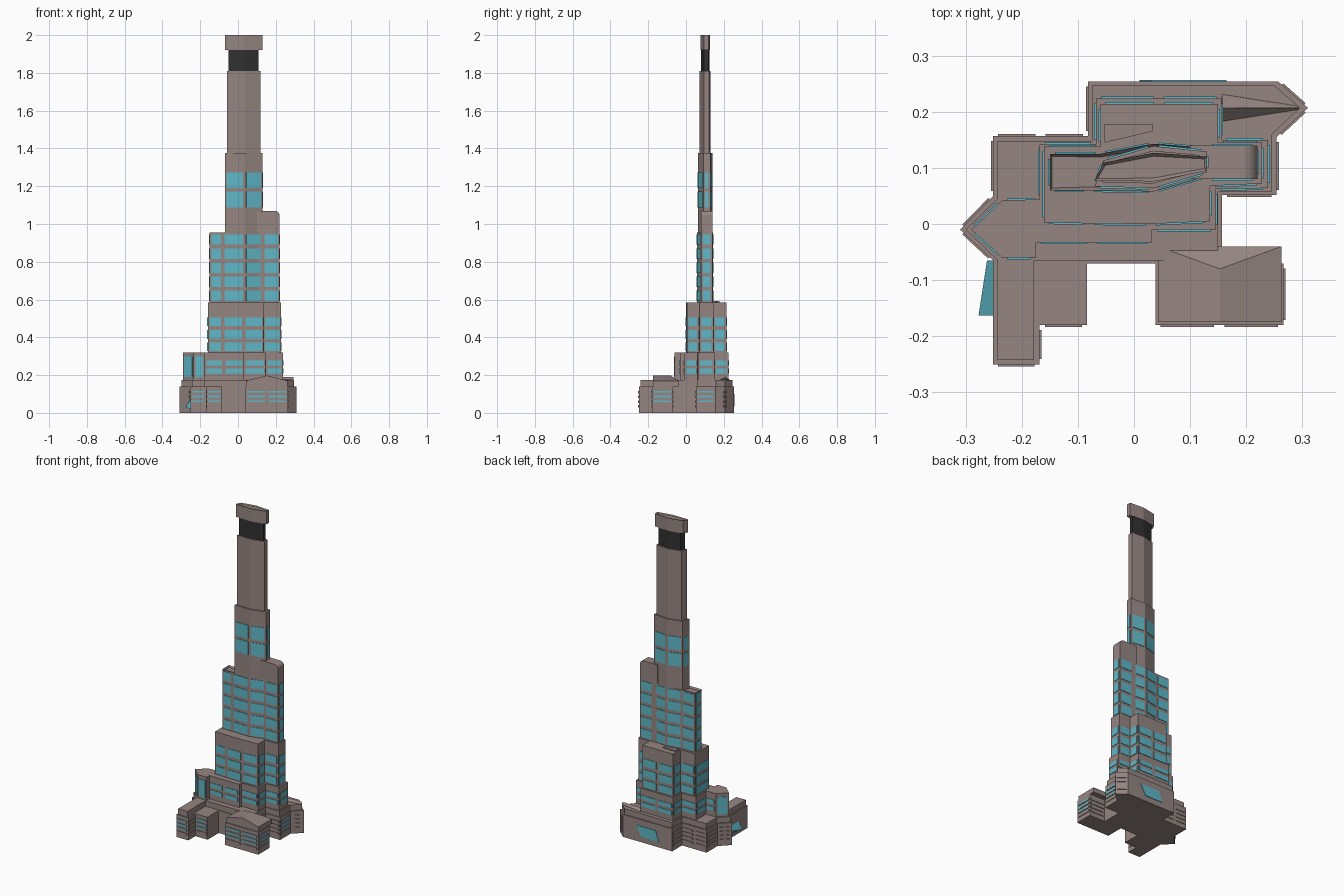
import bpy, bmesh, math
from mathutils import Vector

if "Cube" in bpy.data.objects:
    bpy.data.objects.remove(bpy.data.objects["Cube"])


def material(name, rgb):
    m = bpy.data.materials.new(name)
    m.diffuse_color = (*rgb, 1)
    m.use_nodes = True
    m.node_tree.nodes["Principled BSDF"].inputs["Base Color"].default_value = m.diffuse_color
    return m


WALL = material("stone", (0.30, 0.235, 0.22))
GLASS = material("teal_glass", (0.115, 0.48, 0.58))
DARK = material("dark_band", (0.03, 0.03, 0.03))


def finish(name, bm, mat):
    bmesh.ops.recalc_face_normals(bm, faces=bm.faces[:])
    me = bpy.data.meshes.new(name)
    bm.to_mesh(me)
    bm.free()
    me.materials.append(mat)
    ob = bpy.data.objects.new(name, me)
    bpy.context.collection.objects.link(ob)
    return ob


def extrude(bm, pts, offset):
    """Closed solid from a planar loop of 3D points."""
    face = bm.faces.new([bm.verts.new(p) for p in pts])
    r = bmesh.ops.extrude_face_region(bm, geom=[face])
    bmesh.ops.translate(bm, vec=offset,
                        verts=[v for v in r["geom"] if isinstance(v, bmesh.types.BMVert)])


def prism(name, poly, z0, z1, mat=WALL, recess=0.0):
    bm = bmesh.new()
    extrude(bm, [(x, y, z0) for x, y in poly], (0, 0, z1 - z0))
    bmesh.ops.recalc_face_normals(bm, faces=bm.faces[:])
    if recess:  # parapet around a sunken roof
        top = max(bm.faces, key=lambda f: f.calc_center_median().z)
        bmesh.ops.inset_region(bm, faces=[top], thickness=0.006)
        bmesh.ops.translate(bm, verts=top.verts[:], vec=(0, 0, -recess))
    return finish(name, bm, mat)


def windows(name, poly, rows, height, mat=GLASS, edges=None, gap=0.009,
            depth=0.003, width=0.095, shortest=0.03):
    """Thin panes spread along the walls of a counter-clockwise footprint."""
    bm = bmesh.new()
    for i in range(len(poly)):
        a, b = Vector(poly[i]), Vector(poly[(i + 1) % len(poly)])
        d = b - a
        length = d.length
        if length < shortest or (edges is not None and i not in edges):
            continue
        d /= length
        out = Vector((d.y, -d.x)) * depth
        n = max(1, round(length / width))
        for k in range(n):
            p = a + d * (length * k / n + gap)
            q = a + d * (length * (k + 1) / n - gap)
            loop = [p - out, q - out, q + out, p + out]
            for z in rows:
                extrude(bm, [(v.x, v.y, z - height / 2) for v in loop], (0, 0, height))
    return finish(name, bm, mat)


def gable(name, a, b, half0, half1, z0, eave, ridge, hip):
    """Ridge roof running from a to b, with a sloped far end."""
    a, b = Vector(a), Vector(b)
    d = (b - a).normalized()
    s = Vector((-d.y, d.x))
    bm = bmesh.new()
    V = lambda p, z: bm.verts.new((p.x, p.y, z))
    A = [V(a - s * half0, z0), V(a + s * half0, z0), V(a + s * half0, eave),
         V(a, ridge), V(a - s * half0, eave)]
    B = [V(b - s * half1, z0), V(b + s * half1, z0), V(b + s * half1, eave),
         V(b - d * hip, ridge), V(b - s * half1, eave)]
    bm.faces.new(A)
    bm.faces.new((B[0], B[1], B[2], B[4]))
    bm.faces.new((B[4], B[2], B[3]))
    for i in range(5):
        j = (i + 1) % 5
        bm.faces.new((A[i], A[j], B[j], B[i]))
    return finish(name, bm, WALL)


# Podium with its wings and pointed ends
base = [(-.251, -.25), (-.168, -.25), (-.168, -.18), (-.084, -.18), (-.084, -.07),
        (.038, -.07), (.038, -.18), (.266, -.18), (.266, -.07), (.157, -.07),
        (.157, .052), (.254, .052), (.254, .155), (.31, .207), (.257, .254),
        (-.082, .254), (-.082, .157), (-.251, .157), (-.251, .05), (-.31, -.01),
        (-.251, -.065)]
prism("podium", base, 0, .14)
sides = [i for i in range(len(base)) if i not in (3, 4, 5, 9, 14, 20)]
windows("podium_panels", base, (.035, .06, .085, .11), .013, WALL, sides, depth=.0035)
windows("podium_glass", base, (.062, .087, .112), .009, GLASS, (0, 2, 6, 7, 11), depth=.004)

# Podium upper storey and pitched roofs on two wings
upper = [(-.243, -.242), (-.178, -.242), (-.178, -.065), (.15, -.065), (.15, .058),
         (.246, .058), (.246, .16), (.296, .207), (.25, .247), (-.075, .247),
         (-.075, .148), (-.243, .148), (-.243, .045), (-.3, -.01), (-.243, -.065)]
prism("podium_upper", upper, .14, .175)
gable("front_wing_roof", (.153, -.175), (.153, -.04), .11, .11, .14, .17, .198, .04)
gable("pointed_wing_roof", (.157, .207), (.294, .207), .024, .003, .17, .176, .19, 0)

# Third tier
tier3 = [(-.235, -.06), (-.175, -.06), (-.175, -.033), (-.075, -.033), (.032, -.033),
         (.032, -.01), (.146, -.01), (.146, .062), (.239, .064), (.239, .15),
         (.156, .15), (.156, .224), (-.068, .224), (-.068, .142), (-.168, .142),
         (-.168, .044), (-.235, .042), (-.29, -.01)]
prism("tier_three", tier3, .17, .32)
windows("tier_three_glass", tier3, (.222, .265), .026)
windows("pointed_bay_glass", tier3, (.20, .243, .287), .022, edges=(0, 16, 17))

# Fourth tier
tier4 = [(-.16, .003), (-.08, .001), (.03, 0), (.135, .005), (.135, .068),
         (.228, .072), (.228, .145), (.15, .145), (.15, .214), (.045, .214),
         (-.06, .214), (-.06, .138), (-.16, .138)]
prism("tier_four", tier4, .31, .585)
windows("tier_four_glass", tier4, (.35, .415, .482), .046)
prism("rear_roof_block", [(-.053, .145), (.033, .165), (.033, .178), (-.053, .178)], .58, .592)

# Fifth tier
tier5 = [(-.15, .06), (-.08, .06), (.035, .058), (.13, .085), (.13, .135),
         (.035, .143), (-.06, .125), (-.15, .125)]
prism("tier_five", tier5, .58, .955, recess=.012)
rows5 = [.62 + .0745 * i for i in range(5)]
windows("tier_five_glass", tier5, rows5, .055, edges=(0, 1, 2, 4, 5, 6, 7))

# Right wing with a rounded top corner
bm = bmesh.new()
arc = [(.195 + .025 * math.sin(math.radians(t)), .08, 1.045 + .025 * math.cos(math.radians(t)))
       for t in range(0, 91, 15)]
extrude(bm, [(.10, .08, .58), (.10, .08, 1.07)] + arc + [(.22, .08, .58)], (0, .06, 0))
finish("right_wing", bm, WALL)
wing = [(.13, .08), (.22, .08), (.22, .14), (.13, .14)]
windows("right_wing_glass", wing, rows5, .055, edges=(0, 1, 2))


# Central shaft: one six-sided footprint, scaled for every stage
def shaft(sx, sy):
    pts = [(-.10, -.034), (.005, -.037), (.10, -.009), (.10, .028), (.005, .038), (-.085, .012)]
    return [(.03 + x * sx, .101 + y * sy) for x, y in pts]


prism("shaft_lower", shaft(1, 1), .93, 1.375)
windows("shaft_glass", shaft(1, 1), (1.13, 1.232), .083, width=.2)
prism("shaft_upper", shaft(.88, .78), 1.37, 1.81)
prism("dark_crown_band", shaft(.79, .6), 1.80, 1.925, DARK)
prism("crown_cap", shaft(1, .68), 1.92, 2.0, recess=.006)

# Sloped glass canopy at the left wall
bm = bmesh.new()
extrude(bm, [(-.249, -.06, .085), (-.249, -.06, .02), (-.268, -.06, .03)], (0, 0, 0))
bm.free()
bm = bmesh.new()
p = [bm.verts.new(c) for c in ((-.25, -.065, .08), (-.25, -.065, .02), (-.262, -.065, .05),
                               (-.25, -.163, .075), (-.25, -.163, .02), (-.277, -.163, .03))]
for f in ((0, 1, 2), (3, 5, 4), (0, 2, 5, 3), (2, 1, 4, 5), (1, 0, 3, 4)):
    bm.faces.new([p[i] for i in f])
finish("side_canopy", bm, GLASS)

# Large slanted window on the back wall
bm = bmesh.new()
extrude(bm, [(.01, .25, .035), (.13, .25, .035), (.165, .25, .1), (.03, .25, .1)], (0, .007, 0))
finish("rear_entrance_glass", bm, GLASS)
